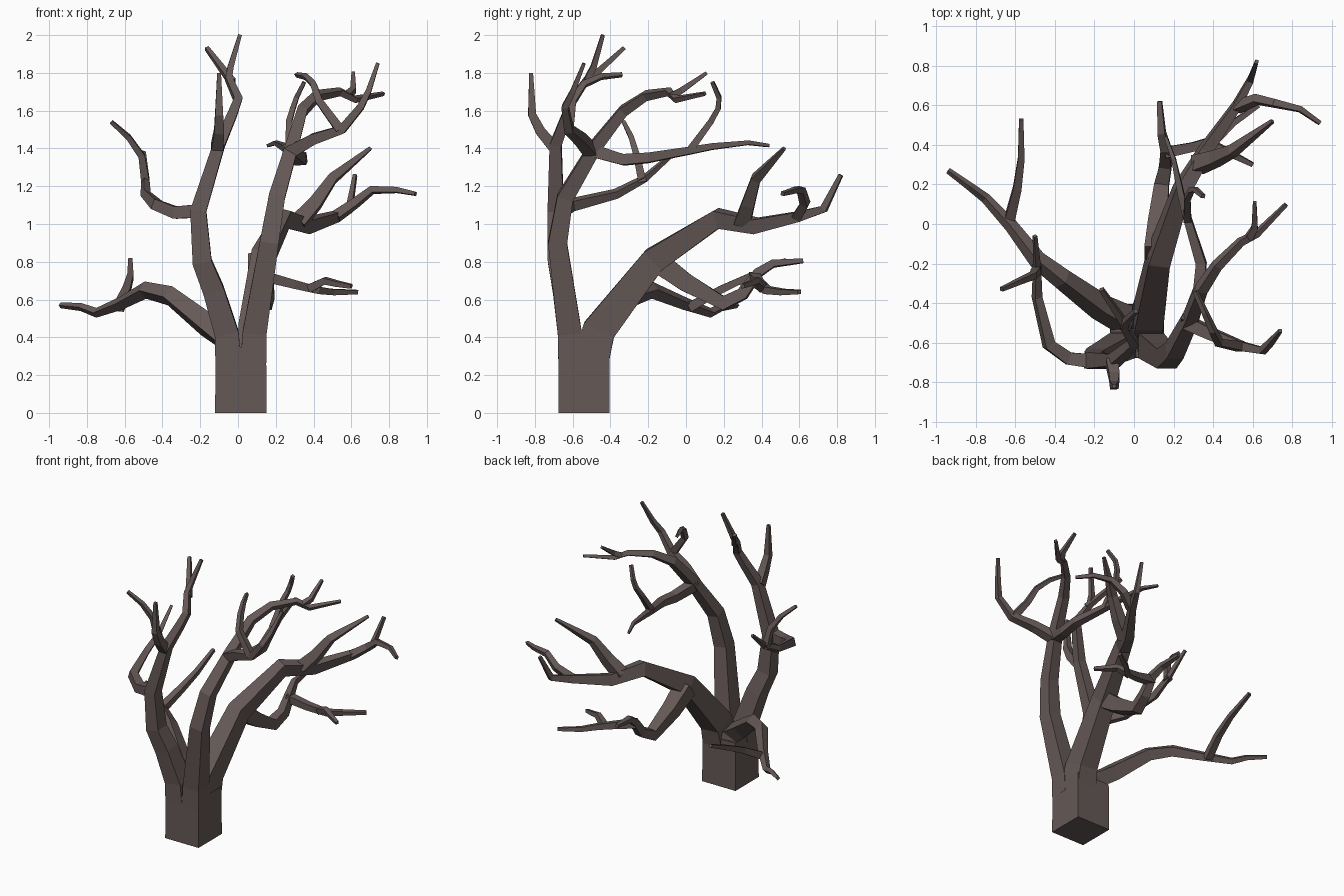
import bpy, bmesh
from mathutils import Vector

bark = bpy.data.materials.new("bark")
bark.diffuse_color = (0.13, 0.10, 0.095, 1)


def branch(name, r0, r1, *path, ease=1.0, wide=1.0):
    """Sweep a square section along a path, tapering from half-width r0 to r1."""
    pts = [Vector(p) for p in path]
    seg = [(b - a) for a, b in zip(pts, pts[1:])]
    total = sum(s.length for s in seg)
    bm = bmesh.new()
    u, run, prev = Vector((1, 0, 0)), 0.0, None
    if abs(seg[0].normalized().x) > 0.8:
        u = Vector((0, 1, 0))
    for i, p in enumerate(pts):
        before, after = seg[max(i - 1, 0)], seg[min(i, len(seg) - 1)]
        t = (before.normalized() + after.normalized()).normalized()
        u = (u - t * u.dot(t)).normalized()
        v = t.cross(u)
        r = r0 + (r1 - r0) * (run / total) ** ease
        ring = [bm.verts.new(p + (u * a * wide + v * b) * r)
                for a, b in ((1, 1), (-1, 1), (-1, -1), (1, -1))]
        if prev:
            for k in range(4):
                j = (k + 1) % 4
                bm.faces.new((prev[k], prev[j], ring[j], ring[k]))
        else:
            bm.faces.new(ring[::-1])
        prev = ring
        if i < len(seg):
            run += seg[i].length
    bm.faces.new(prev)
    bmesh.ops.recalc_face_normals(bm, faces=bm.faces)
    me = bpy.data.meshes.new(name)
    bm.to_mesh(me)
    bm.free()
    me.materials.append(bark)
    bpy.context.collection.objects.link(bpy.data.objects.new(name, me))


# Trunk
branch("trunk", 0.136, 0.134, (0.015, -0.54, 0), (0.015, -0.54, 0.35))

# Back limb and its forks
branch("back_limb", 0.094, 0.011, (0.07, -0.5, 0.29), (0.075, -0.46, 0.44),
       (0.125, -0.17, 0.81), (0.24, 0.17, 1.03), (0.36, 0.37, 0.99),
       (0.52, 0.6, 1.04), (0.59, 0.73, 1.08), (0.62, 0.82, 1.26), wide=0.82)
branch("back_limb_outer_fork", 0.026, 0.010, (0.52, 0.59, 1.04), (0.62, 0.63, 1.11),
       (0.71, 0.61, 1.18), (0.84, 0.58, 1.18), (0.94, 0.51, 1.16))
branch("back_limb_upper_fork", 0.042, 0.009, (0.32, 0.3, 1.01), (0.41, 0.33, 1.11),
       (0.5, 0.37, 1.24), (0.70, 0.52, 1.4))
branch("back_limb_lower_fork", 0.058, 0.011, (0.11, -0.15, 0.8), (0.12, 0, 0.69),
       (0.14, 0.2, 0.58), (0.16, 0.3, 0.63), (0.16, 0.38, 0.74),
       (0.14, 0.46, 0.79), (0.13, 0.62, 0.805))
branch("lower_fork_twig", 0.028, 0.011, (0.15, 0.36, 0.72), (0.3, 0.39, 0.68),
       (0.42, 0.43, 0.65), (0.5, 0.51, 0.64), (0.63, 0.6, 0.64))
branch("lower_fork_side_twig", 0.022, 0.011, (0.38, 0.41, 0.66), (0.46, 0.37, 0.7),
       (0.52, 0.34, 0.685), (0.6, 0.3, 0.67))

# Low left limb
branch("left_limb", 0.066, 0.011, (-0.052, -0.472, 0.27), (-0.06, -0.475, 0.39),
       (-0.17, -0.42, 0.47), (-0.36, -0.28, 0.62), (-0.49, -0.18, 0.65),
       (-0.62, -0.01, 0.58), (-0.75, 0.13, 0.53), (-0.83, 0.19, 0.56),
       (-0.94, 0.27, 0.57), ease=0.75)
branch("left_limb_fork", 0.026, 0.011, (-0.63, 0.02, 0.56), (-0.59, 0.18, 0.65),
       (-0.57, 0.33, 0.72), (-0.57, 0.53, 0.81))

# Front left limb and its forks
branch("front_left_limb", 0.068, 0.010, (-0.052, -0.608, 0.28), (-0.06, -0.615, 0.42),
       (-0.13, -0.65, 0.65), (-0.19, -0.68, 0.8), (-0.21, -0.69, 1.07),
       (-0.1, -0.69, 1.42), (-0.03, -0.63, 1.58), (0, -0.6, 1.66),
       (-0.05, -0.52, 1.77), (-0.04, -0.49, 1.83), (0.01, -0.44, 2.0))
branch("front_left_top_twig", 0.019, 0.011, (-0.03, -0.53, 1.75), (-0.09, -0.44, 1.83),
       (-0.165, -0.33, 1.93))
branch("front_left_upright_twig", 0.032, 0.010, (-0.11, -0.7, 1.41), (-0.1, -0.77, 1.49),
       (-0.1, -0.815, 1.58), (-0.1, -0.82, 1.8))
branch("front_left_side_fork", 0.036, 0.009, (-0.2, -0.695, 1.07), (-0.33, -0.68, 1.06),
       (-0.43, -0.61, 1.1), (-0.49, -0.37, 1.16), (-0.49, -0.22, 1.24),
       (-0.5, -0.06, 1.38))
branch("side_fork_twig", 0.022, 0.010, (-0.49, -0.23, 1.22), (-0.51, -0.26, 1.36),
       (-0.58, -0.29, 1.46), (-0.67, -0.33, 1.54))

# Front right limb and its forks
branch("front_right_limb", 0.068, 0.009, (0.082, -0.608, 0.27), (0.087, -0.615, 0.42),
       (0.165, -0.68, 0.9), (0.205, -0.64, 1.14), (0.285, -0.48, 1.41),
       (0.34, -0.33, 1.6), (0.42, -0.21, 1.68), (0.54, -0.09, 1.7),
       (0.62, -0.05, 1.66), (0.77, 0.1, 1.69))
branch("front_right_top_twig", 0.019, 0.009, (0.58, -0.07, 1.68), (0.61, -0.02, 1.71),
       (0.61, 0.11, 1.8))
branch("front_right_side_fork", 0.034, 0.009, (0.275, -0.5, 1.38), (0.4, -0.56, 1.45),
       (0.55, -0.62, 1.5), (0.65, -0.64, 1.62), (0.69, -0.6, 1.7),
       (0.74, -0.54, 1.85))
branch("right_side_fork_twig", 0.024, 0.010, (0.54, -0.62, 1.5), (0.43, -0.6, 1.65),
       (0.4, -0.54, 1.74), (0.36, -0.45, 1.78), (0.31, -0.34, 1.79))
branch("front_right_rear_fork", 0.034, 0.008, (0.27, -0.5, 1.39), (0.33, -0.33, 1.34),
       (0.34, -0.2, 1.35), (0.27, 0.03, 1.39), (0.24, 0.14, 1.41),
       (0.2, 0.33, 1.43), (0.16, 0.44, 1.415))
branch("rear_fork_twig", 0.020, 0.010, (0.27, 0.02, 1.39), (0.27, 0.13, 1.54),
       (0.29, 0.17, 1.61), (0.31, 0.175, 1.67), (0.35, 0.14, 1.75))
